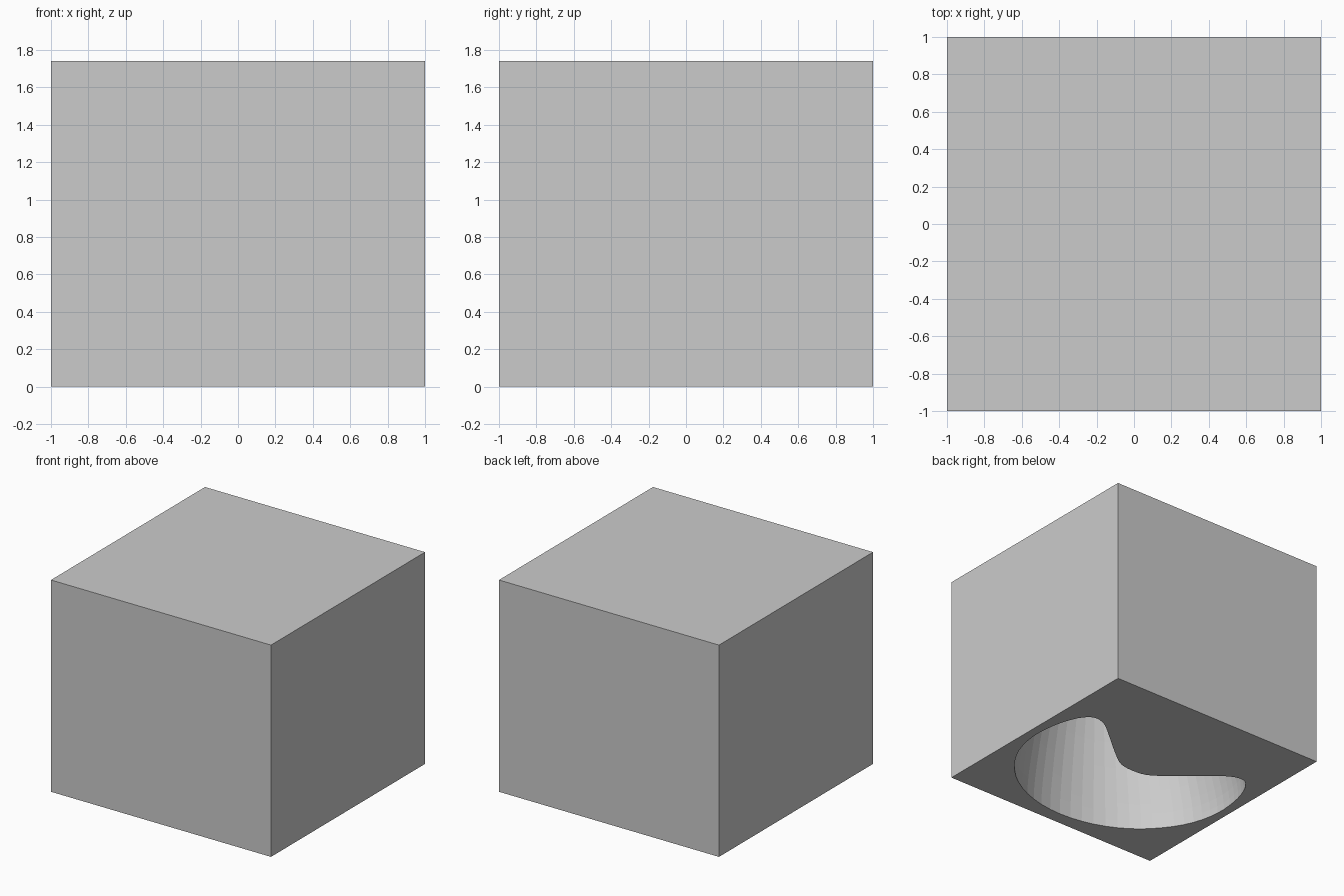
import bpy, bmesh
from mathutils import Vector

if "Cube" in bpy.data.objects:
    bpy.data.objects.remove(bpy.data.objects["Cube"])

H = 1.74

# Block
bpy.ops.mesh.primitive_cube_add(size=2, location=(0, 0, H / 2))
block = bpy.context.object
block.name = "mould_block"
block.scale = (1, 1, H / 2)
bpy.ops.object.transform_apply(location=True, rotation=False, scale=True)

# Kidney-shaped opening: right half, mirrored to the left
half = [(0, -.02), (.13, .0), (.26, .09), (.44, .24), (.62, .385), (.73, .42),
        (.80, .385), (.86, .29), (.91, .12), (.925, -.1), (.875, -.33),
        (.75, -.54), (.56, -.72), (.3, -.845), (0, -.89)]
pts = [Vector(p) for p in half + [(-x, y) for x, y in reversed(half[1:-1])]]


def smooth_loop(p, steps):
    """Closed Catmull-Rom curve through the points."""
    out = []
    n = len(p)
    for i in range(n):
        a, b, c, d = (p[(i + k) % n] for k in (-1, 0, 1, 2))
        for s in range(steps):
            t = s / steps
            out.append(.5 * (2 * b + (c - a) * t + (2 * a - 5 * b + 4 * c - d) * t * t
                             + (3 * b - a - 3 * c + d) * t ** 3))
    return out


outline = smooth_loop(pts, 3)
centre = Vector((0, -.42))

# Cavity solid: the outline tapering upward to a rounded crown (height, scale)
profile = [(-.2, 1), (0, 1), (.06, .998), (.13, .99), (.21, .975), (.32, .95), (.5, .905),
           (.7, .84), (.9, .755), (1.08, .65), (1.22, .53), (1.33, .39),
           (1.4, .24), (1.43, .1)]
bm = bmesh.new()
rings = []
for z, s in profile:
    rings.append([bm.verts.new((*(centre + (p - centre) * s), z)) for p in outline])
n = len(outline)
for lo, hi in zip(rings, rings[1:]):
    for i in range(n):
        j = (i + 1) % n
        bm.faces.new((lo[i], lo[j], hi[j], hi[i]))
bm.faces.new(rings[0])
tip = bm.verts.new((*centre, 1.44))
for i in range(n):
    bm.faces.new((rings[-1][i], rings[-1][(i + 1) % n], tip))
bmesh.ops.recalc_face_normals(bm, faces=bm.faces)
me = bpy.data.meshes.new("cavity_cutter")
bm.to_mesh(me)
bm.free()
cutter = bpy.data.objects.new("cavity_cutter", me)
bpy.context.collection.objects.link(cutter)
cutter.hide_render = True

# Carve the cavity out of the underside
mod = block.modifiers.new("cavity", 'BOOLEAN')
mod.operation = 'DIFFERENCE'
mod.solver = 'EXACT'
mod.object = cutter
bpy.context.view_layer.objects.active = block
bpy.ops.object.modifier_apply(modifier=mod.name)
bpy.data.objects.remove(cutter)
